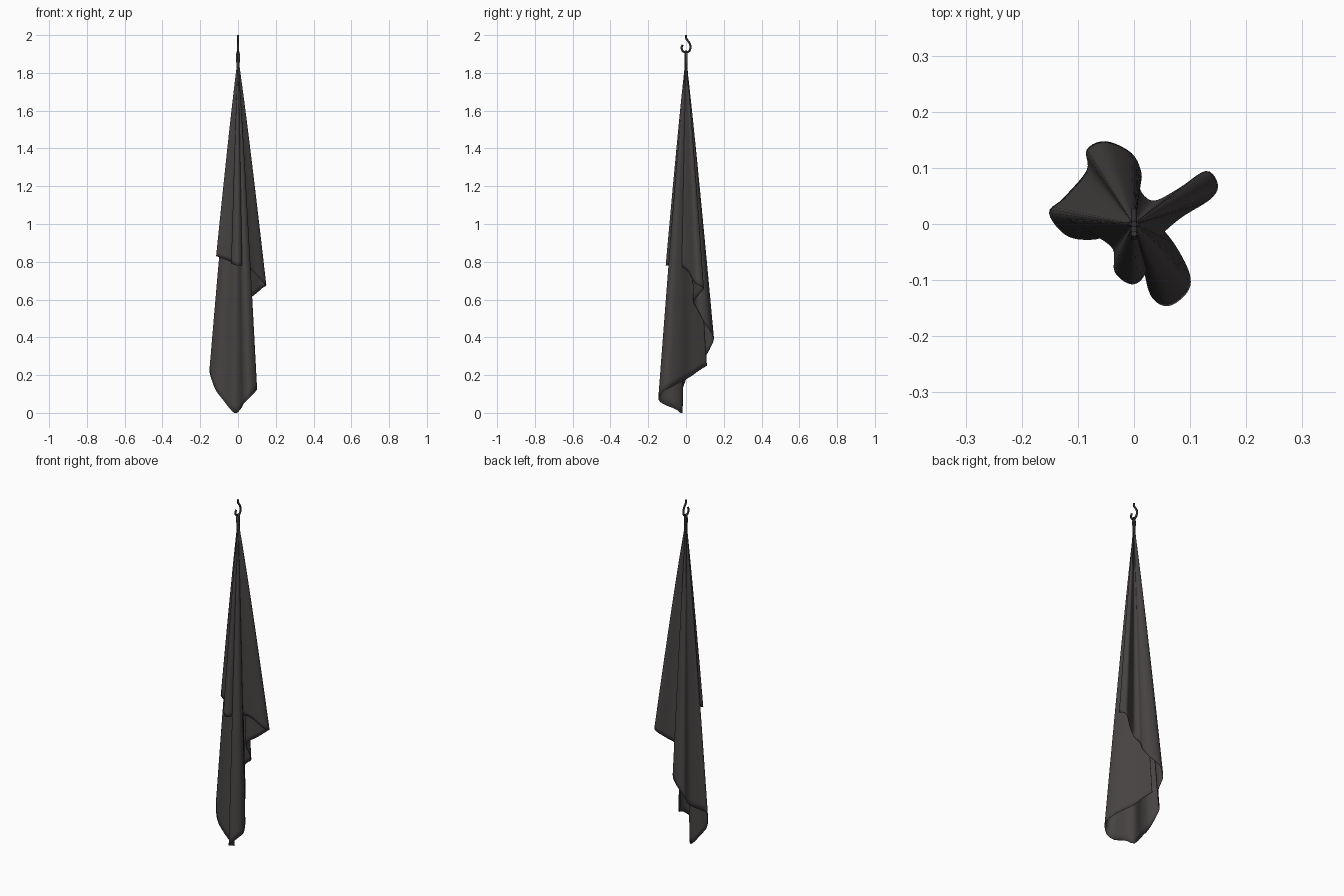
import bpy, bmesh
from mathutils import Vector

if "Cube" in bpy.data.objects:
    bpy.data.objects.remove(bpy.data.objects["Cube"])

def material(name, rgb):
    m = bpy.data.materials.new(name)
    m.diffuse_color = (*rgb, 1)
    m.use_nodes = True
    m.node_tree.nodes["Principled BSDF"].inputs["Base Color"].default_value = m.diffuse_color
    return m

cloth_mat = material("charcoal cloth", (0.062, 0.055, 0.055))
hook_mat = material("dark iron", (0.03, 0.03, 0.032))

def smooth_path(pts, steps):
    """Catmull-Rom curve through the points."""
    p = [Vector(q) for q in pts]
    p = [2 * p[0] - p[1]] + p + [2 * p[-1] - p[-2]]
    out = []
    for a, b, c, d in zip(p, p[1:], p[2:], p[3:]):
        for i in range(steps):
            t = i / steps
            out.append(0.5 * (2 * b + (c - a) * t + (2 * a - 5 * b + 4 * c - d) * t * t
                              + (3 * b - a - 3 * c + d) * t ** 3))
    return out + [p[-2]]

# Hem of the cloth (x, y, z): one sheet wound round in folds, from the short front flap down
hem = [(-.115, .008, .83), (-.07, -.018, .815), (-.036, -.045, .80), (-.033, -.085, .79),
       (-.005, -.106, .78), (.018, -.09, .78), (.04, -.03, .775), (.08, .01, .75),
       (.135, .045, .69), (.148, .07, .675), (.128, .093, .66), (.08, .062, .62),
       (.035, .04, .59), (.01, .06, .55), (.012, .09, .49), (-.005, .125, .44),
       (-.05, .146, .40), (-.083, .132, .35), (-.083, .095, .29), (-.125, .045, .25),
       (-.15, .02, .225), (-.122, -.018, .13), (-.08, -.027, .07), (-.02, -.02, .0),
       (.012, -.055, .02), (.03, -.125, .05), (.06, -.145, .08), (.093, -.122, .115),
       (.098, -.09, .13), (.07, -.035, .16), (.025, .02, .19), (-.005, .07, .225),
       (-.03, .11, .25)]
ring = smooth_path(hem, 5)
TOP, ROWS = 1.91, 48
bm = bmesh.new()
grid = []
for h in ring:
    column = []
    for r in range(ROWS + 1):
        t = r / ROWS
        s = max(.05, max(0, (t - .03) / .97) ** .92)   # narrow neck, then spreading folds
        column.append(bm.verts.new((h.x * s, h.y * s, TOP + (max(h.z, 0) - TOP) * t)))
    grid.append(column)
for a, b in zip(grid, grid[1:]):
    for r in range(ROWS):
        bm.faces.new((a[r], a[r + 1], b[r + 1], b[r]))
me = bpy.data.meshes.new("hanging_cloth")
bm.to_mesh(me)
bm.free()
me.polygons.foreach_set("use_smooth", [True] * len(me.polygons))
me.materials.append(cloth_mat)
cloth = bpy.data.objects.new("hanging_cloth", me)
bpy.context.collection.objects.link(cloth)
sol = cloth.modifiers.new("thickness", "SOLIDIFY")
sol.thickness, sol.offset = .003, 0

def tube(name, pts, radius, mat, cyclic=False):
    cu = bpy.data.curves.new(name, "CURVE")
    cu.dimensions = "3D"
    cu.bevel_depth, cu.bevel_resolution, cu.use_fill_caps = radius, 2, True
    sp = cu.splines.new("POLY")
    path = smooth_path(pts, 5)
    sp.points.add(len(path) - 1)
    for q, v in zip(sp.points, path):
        q.co = (*v, 1)
    sp.use_cyclic_u = cyclic
    sp.use_smooth = True
    cu.materials.append(mat)
    ob = bpy.data.objects.new(name, cu)
    bpy.context.collection.objects.link(ob)

# Hook: straight shank curling into an open loop
tube("hook", [(0, 0, 2.0), (0, .002, 1.98), (0, .015, 1.963), (0, .024, 1.94),
              (0, .018, 1.917), (0, 0, 1.908), (0, -.018, 1.917), (0, -.023, 1.935),
              (0, -.017, 1.948)], .0055, hook_mat)
# Gathered cloth loop over the hook
tube("cloth_loop", [(-.004, 0, 1.85), (-.006, 0, 1.89), (0, 0, 1.915), (.006, 0, 1.89),
                    (.004, 0, 1.85)], .005, cloth_mat)
